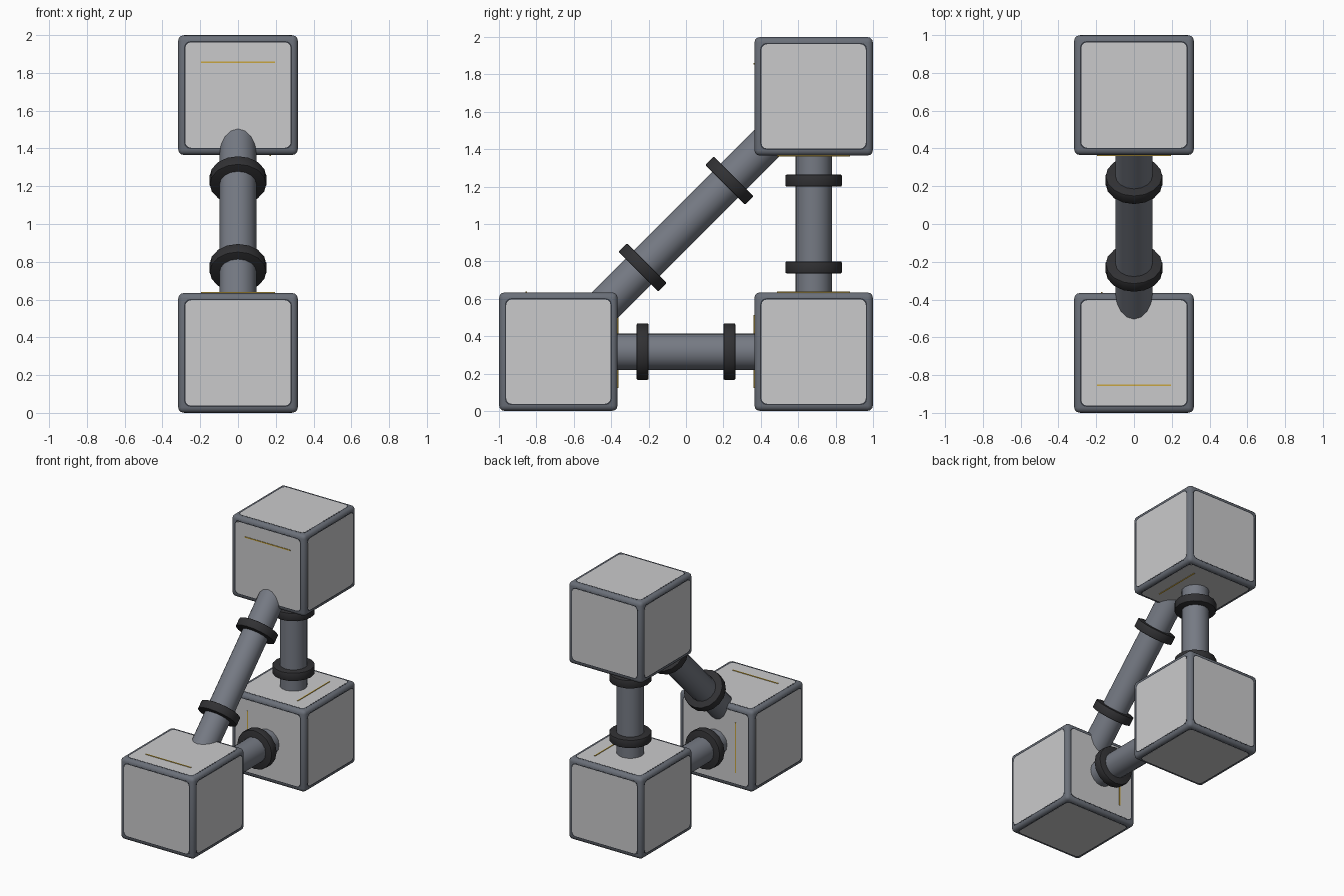
import bpy, bmesh, math
from mathutils import Vector, Matrix

if "Cube" in bpy.data.objects:
    bpy.data.objects.remove(bpy.data.objects["Cube"])

H = 0.3175          # half size of a cube
C = 1 - H           # distance of the cube centres from the middle


def material(name, rgb):
    m = bpy.data.materials.new(name)
    m.diffuse_color = (*rgb, 1)
    m.use_nodes = True
    m.node_tree.nodes["Principled BSDF"].inputs["Base Color"].default_value = m.diffuse_color
    return m


PANEL = material("light grey panel", (0.59, 0.59, 0.60))
FRAME = material("slate frame", (0.145, 0.16, 0.19))
PIPE = material("grey pipe", (0.18, 0.195, 0.23))
GAP = material("dark gap", (0.035, 0.04, 0.05))
COLLAR = material("black collar", (0.03, 0.03, 0.033))
LINE = material("yellow line", (0.58, 0.38, 0.05))


def finish(name, bm, mat, matrix):
    bm.transform(matrix)
    mesh = bpy.data.meshes.new(name)
    bm.to_mesh(mesh)
    bm.free()
    mesh.materials.append(mat)
    for p in mesh.polygons:
        p.use_smooth = True
    mesh.set_sharp_from_angle(angle=math.radians(32))
    ob = bpy.data.objects.new(name, mesh)
    bpy.context.collection.objects.link(ob)
    return ob


def aim(centre, direction):
    """Matrix that puts local z along the direction."""
    return Matrix.Translation(centre) @ Vector(direction).to_track_quat('Z', 'Y').to_matrix().to_4x4()


def box(name, size, mat, matrix, round_=0, upright_only=False, segs=3):
    bm = bmesh.new()
    bmesh.ops.create_cube(bm, size=1)
    bmesh.ops.scale(bm, vec=size, verts=bm.verts)
    if round_:
        edges = [e for e in bm.edges if not upright_only
                 or abs(e.verts[0].co.z - e.verts[1].co.z) > 1e-4]
        bmesh.ops.bevel(bm, geom=edges, offset=round_, segments=segs, profile=0.5, affect='EDGES')
    return finish(name, bm, mat, matrix)


def cylinder(name, radius, length, mat, matrix, bevel=0):
    bm = bmesh.new()
    bmesh.ops.create_cone(bm, cap_ends=True, segments=16, radius1=radius, radius2=radius, depth=length)
    if bevel:
        rim = [e for e in bm.edges if abs(e.verts[0].co.z - e.verts[1].co.z) < 1e-4]
        bmesh.ops.bevel(bm, geom=rim, offset=bevel, segments=2, profile=0.5, affect='EDGES')
    return finish(name, bm, mat, matrix)


# Three framed cubes with a rounded panel on each side
cubes = {"front": Vector((0, -C, H)), "back": Vector((0, C, H)), "top": Vector((0, C, 2 - H))}
sides = [Vector(v) for v in ((1, 0, 0), (-1, 0, 0), (0, 1, 0), (0, -1, 0), (0, 0, 1), (0, 0, -1))]
for key, c in cubes.items():
    s = 2 * H - 0.002
    box(key + "_cube_frame", (s, s, s), FRAME, Matrix.Translation(c), 0.028)
    for i, n in enumerate(sides):
        box(f"{key}_cube_gap_{i}", (0.572, 0.572, 0.01), GAP,
            aim(c + n * (H - 0.0055), n), 0.035, True)
        box(f"{key}_cube_panel_{i}", (0.558, 0.558, 0.01), PANEL,
            aim(c + n * (H - 0.005), n), 0.03, True)

# Pipes between the cubes, each with two collars
for a, b in (("front", "back"), ("back", "top"), ("front", "top")):
    p, q = cubes[a], cubes[b]
    mid, d = (p + q) / 2, q - p
    name = f"{a}_{b}"
    cylinder(name + "_pipe", 0.098, d.length, PIPE, aim(mid, d))
    for t in (-1, 1):
        cylinder(f"{name}_collar_{'start' if t < 0 else 'end'}", 0.151, 0.065, COLLAR,
                 aim(mid + d * t * 0.17, d), 0.008)

# Thin yellow line beside each pipe end: cube, centre offset, line direction
W, T = 0.39, 0.008
for key, offset, axis in (
        ("front", (0, -0.172, H), 0), ("top", (0, -H, 0.175), 0),
        ("back", (0.172, 0, H), 1), ("top", (0.172, 0, -H), 1),
        ("front", (-0.172, H, 0), 2), ("back", (-0.172, -H, 0), 2)):
    size = [T, T, T]
    size[axis] = W
    box(key + "_cube_line", size, LINE, Matrix.Translation(cubes[key] + Vector(offset)))
